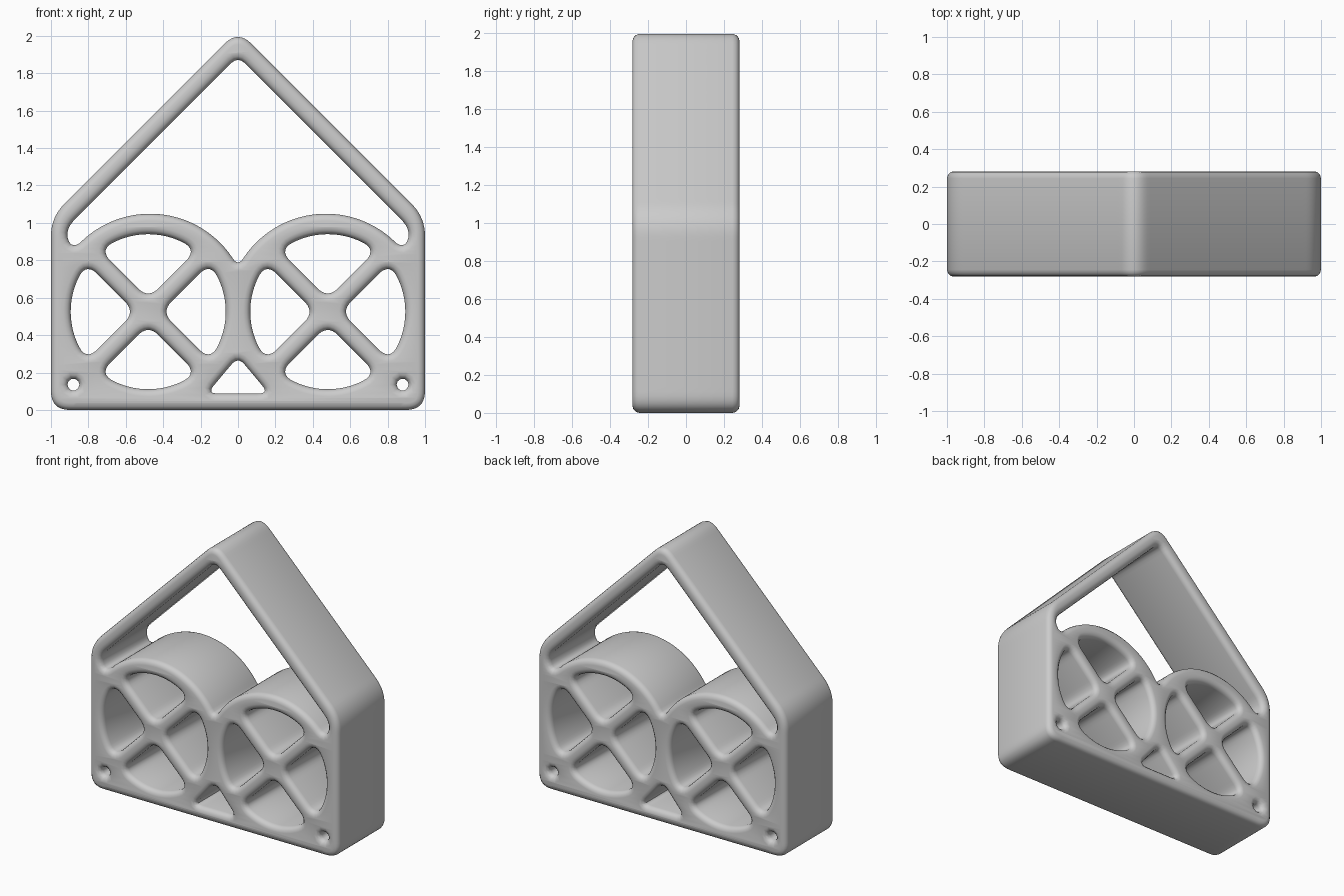
import bpy, bmesh
from math import sin, cos, pi, radians, acos, hypot
from mathutils import Vector, Matrix

cube = bpy.data.objects.get("Cube")
if cube:
    bpy.data.objects.remove(cube, do_unlink=True)

HALF_DEPTH = 0.282
BEVEL = 0.038


def arc(cx, cz, r, a0, a1, n=24):
    return [(cx + r * cos(a0 + (a1 - a0) * i / n), cz + r * sin(a0 + (a1 - a0) * i / n))
            for i in range(n + 1)]


def soften(points, window, step=0.012):
    """Resample a closed outline evenly and average it to melt the corners."""
    pts = [Vector(p) for p in points]
    lengths = [(pts[(i + 1) % len(pts)] - p).length for i, p in enumerate(pts)]
    total = sum(lengths)
    n = int(total / step)
    even, seg, walked = [], 0, 0.0
    for k in range(n):
        d = total * k / n
        while seg < len(pts) - 1 and walked + lengths[seg] < d:
            walked += lengths[seg]
            seg += 1
        t = (d - walked) / max(lengths[seg], 1e-6)
        even.append(pts[seg].lerp(pts[(seg + 1) % len(pts)], t))
    h = max(1, round(window / step / 2))
    soft = [sum((even[(k + j) % n] for j in range(-h, h + 1)), Vector((0, 0))) / (2 * h + 1)
            for k in range(n)]
    return soft[::2]


def mirrored(points):
    return [(-x, z) for x, z in reversed(points)]


# House-shaped outer outline
loops = [soften([(-1, 0), (1, 0), (1, 1.03), (0, 2.03), (-1, 1.03)], 0.2)]

# Attic opening above the two arches
arch = arc(0.47, 0.52, 0.53, radians(40), pi - acos(0.47 / 0.53))
right_half = [(0.915, 0.9)] + arch[:-1]
attic = [(0, 1.89), (0.915, 0.975)] + right_half + [(0, arch[-1][1])]
attic += mirrored(right_half) + [(-0.915, 0.975)]
loops.append(soften(attic, 0.1))

# Four openings between the crossed spokes of each round window
R, GAP = 0.417, 0.07
t = (-GAP + (2 * R * R - GAP * GAP) ** 0.5) / 2
half_angle = pi / 2 - acos(t / R)
for cx in (-0.48, 0.48):
    for q in range(4):
        a = q * pi / 2
        tip = (cx + GAP * cos(a), 0.525 + GAP * sin(a))
        loops.append(soften([tip] + arc(cx, 0.525, R, a - half_angle, a + half_angle), 0.14))

# Small triangle between the windows, and the two corner holes
loops.append(soften([(-0.165, 0.088), (0.165, 0.088), (0, 0.285)], 0.1))
for cx in (-0.88, 0.88):
    loops.append(arc(cx, 0.135, 0.032, 0, 2 * pi, 10)[:-1])

# Filled, extruded and bevelled plate
curve = bpy.data.curves.new("house_profile", "CURVE")
curve.dimensions = "2D"
curve.fill_mode = "BOTH"
curve.extrude = HALF_DEPTH - BEVEL
curve.bevel_depth = BEVEL
curve.bevel_resolution = 2
curve.offset = -BEVEL
for loop in loops:
    spline = curve.splines.new("POLY")
    spline.points.add(len(loop) - 1)
    for p, (x, z) in zip(spline.points, loop):
        p.co = (x, z, 0, 1)
    spline.use_cyclic_u = True

house = bpy.data.objects.new("house_frame", curve)
bpy.context.collection.objects.link(house)
bpy.ops.object.select_all(action="DESELECT")
house.select_set(True)
bpy.context.view_layer.objects.active = house
bpy.ops.object.convert(target="MESH")
house = bpy.context.object
house.data.transform(Matrix.Rotation(pi / 2, 4, "X"))

bm = bmesh.new()
bm.from_mesh(house.data)
bmesh.ops.remove_doubles(bm, verts=bm.verts, dist=0.0005)
bmesh.ops.recalc_face_normals(bm, faces=bm.faces)
bm.to_mesh(house.data)
bm.free()

# Plain grey finish
grey = bpy.data.materials.new("light_grey")
grey.use_nodes = True
colour = (0.6, 0.6, 0.6, 1)
grey.diffuse_color = colour
grey.node_tree.nodes["Principled BSDF"].inputs["Base Color"].default_value = colour
house.data.materials.clear()
house.data.materials.append(grey)
bpy.ops.object.shade_smooth_by_angle(angle=radians(40))
